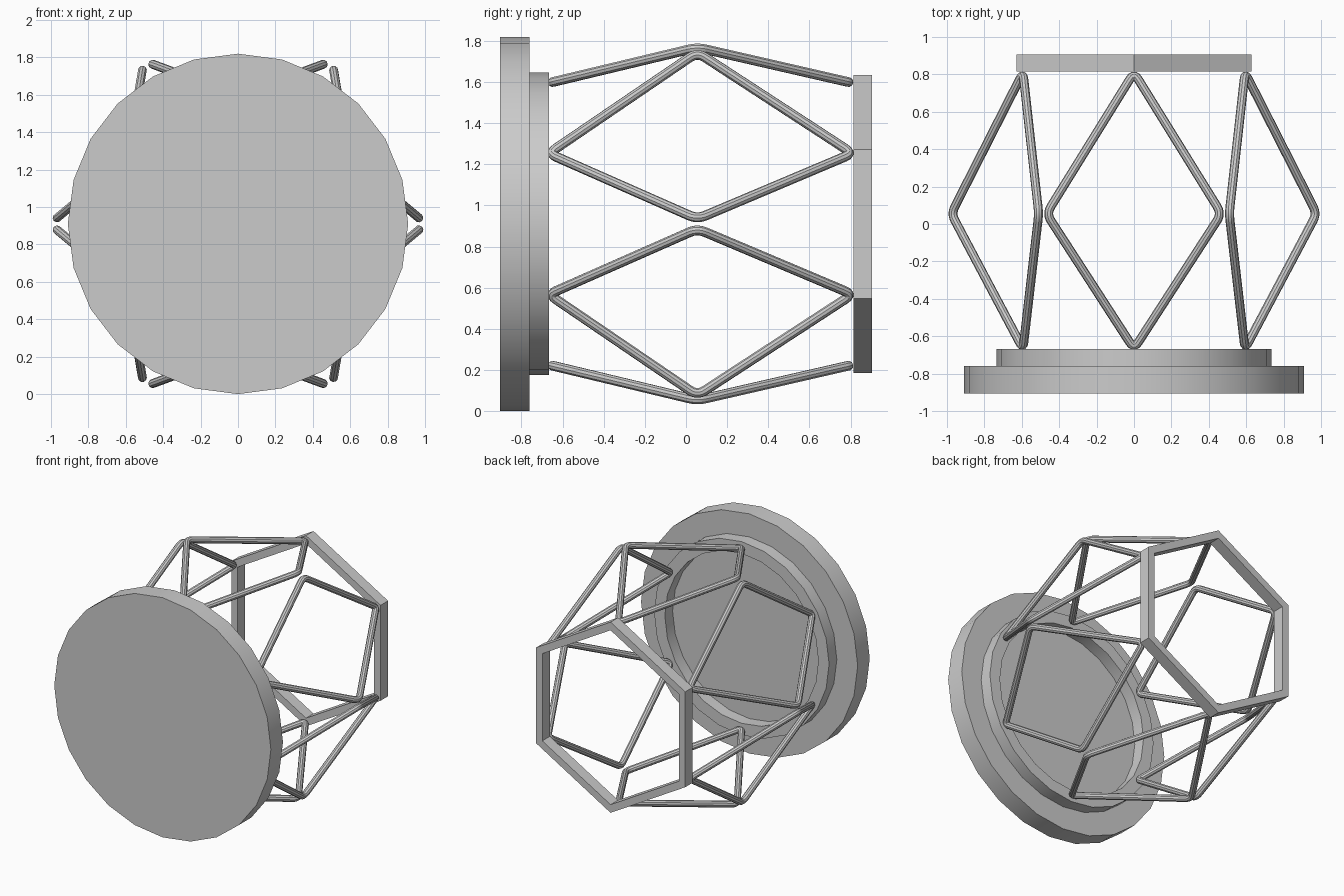
import bpy, bmesh
from math import sin, cos, pi, radians
from mathutils import Vector, Matrix

if "Cube" in bpy.data.objects:
    bpy.data.objects.remove(bpy.data.objects["Cube"])

CZ = 0.91  # height of the main axis, which runs along y


def finish(obj):
    bpy.ops.object.select_all(action='DESELECT')
    obj.select_set(True)
    bpy.context.view_layer.objects.active = obj
    bpy.ops.object.shade_smooth_by_angle(angle=radians(30))


def turned(name, sides, y0, y1, r_out, r_in=0.0):
    """Solid disc, or open ring when r_in is given, around the y axis."""
    bm = bmesh.new()

    def loop(r, y):
        return [bm.verts.new((r * cos(pi / 2 + 2 * pi * i / sides), y,
                              CZ + r * sin(pi / 2 + 2 * pi * i / sides)))
                for i in range(sides)]

    loops = [loop(r_out, y0), loop(r_out, y1)]
    if r_in:
        loops += [loop(r_in, y1), loop(r_in, y0)]
        pairs = list(zip(loops, loops[1:] + loops[:1]))
    else:
        pairs = [(loops[0], loops[1])]
        bm.faces.new(loops[0])
        bm.faces.new(loops[1])
    for a, b in pairs:
        for i in range(sides):
            j = (i + 1) % sides
            bm.faces.new((a[i], a[j], b[j], b[i]))
    bmesh.ops.recalc_face_normals(bm, faces=bm.faces)
    mesh = bpy.data.meshes.new(name)
    bm.to_mesh(mesh)
    bm.free()
    obj = bpy.data.objects.new(name, mesh)
    bpy.context.collection.objects.link(obj)
    finish(obj)
    return obj


def rounded(corners, cut=0.045, steps=5):
    """Closed path with its corners rounded off."""
    path = []
    n = len(corners)
    for i, c in enumerate(corners):
        a = c + (corners[i - 1] - c).normalized() * cut
        b = c + (corners[(i + 1) % n] - c).normalized() * cut
        for k in range(steps + 1):
            t = k / steps
            path.append(a * (1 - t) ** 2 + c * 2 * t * (1 - t) + b * t * t)
    return path


def tube_loop(name, path, radius):
    cu = bpy.data.curves.new(name, 'CURVE')
    cu.dimensions = '3D'
    cu.bevel_depth = radius
    cu.bevel_resolution = 3
    sp = cu.splines.new('POLY')
    sp.points.add(len(path) - 1)
    for p, co in zip(sp.points, path):
        p.co = (*co, 1)
    sp.use_cyclic_u = True
    obj = bpy.data.objects.new(name, cu)
    bpy.context.collection.objects.link(obj)
    bpy.ops.object.select_all(action='DESELECT')
    obj.select_set(True)
    bpy.context.view_layer.objects.active = obj
    bpy.ops.object.convert(target='MESH')
    finish(bpy.context.view_layer.objects.active)


# Front plate and the raised rim behind it
turned("front_plate", 24, -0.905, -0.76, 0.91)
turned("rim_ring", 24, -0.762, -0.667, 0.735, 0.645)

# Open hexagonal frame at the back
turned("back_hexagon_frame", 6, 0.815, 0.905, 0.724, 0.662)

# Six bent diamond wires forming the cage
diamond = [Vector(p) for p in ((0, 0.81, 0.685), (0.468, 0.055, 0.858),
                               (0, -0.668, 0.685), (-0.468, 0.055, 0.858))]
wire = rounded(diamond)
for i in range(6):
    turn = Matrix.Translation((0, 0, CZ)) @ Matrix.Rotation(i * pi / 3, 4, 'Y')
    tube_loop(f"cage_diamond_{i + 1}", [turn @ p for p in wire], 0.024)
